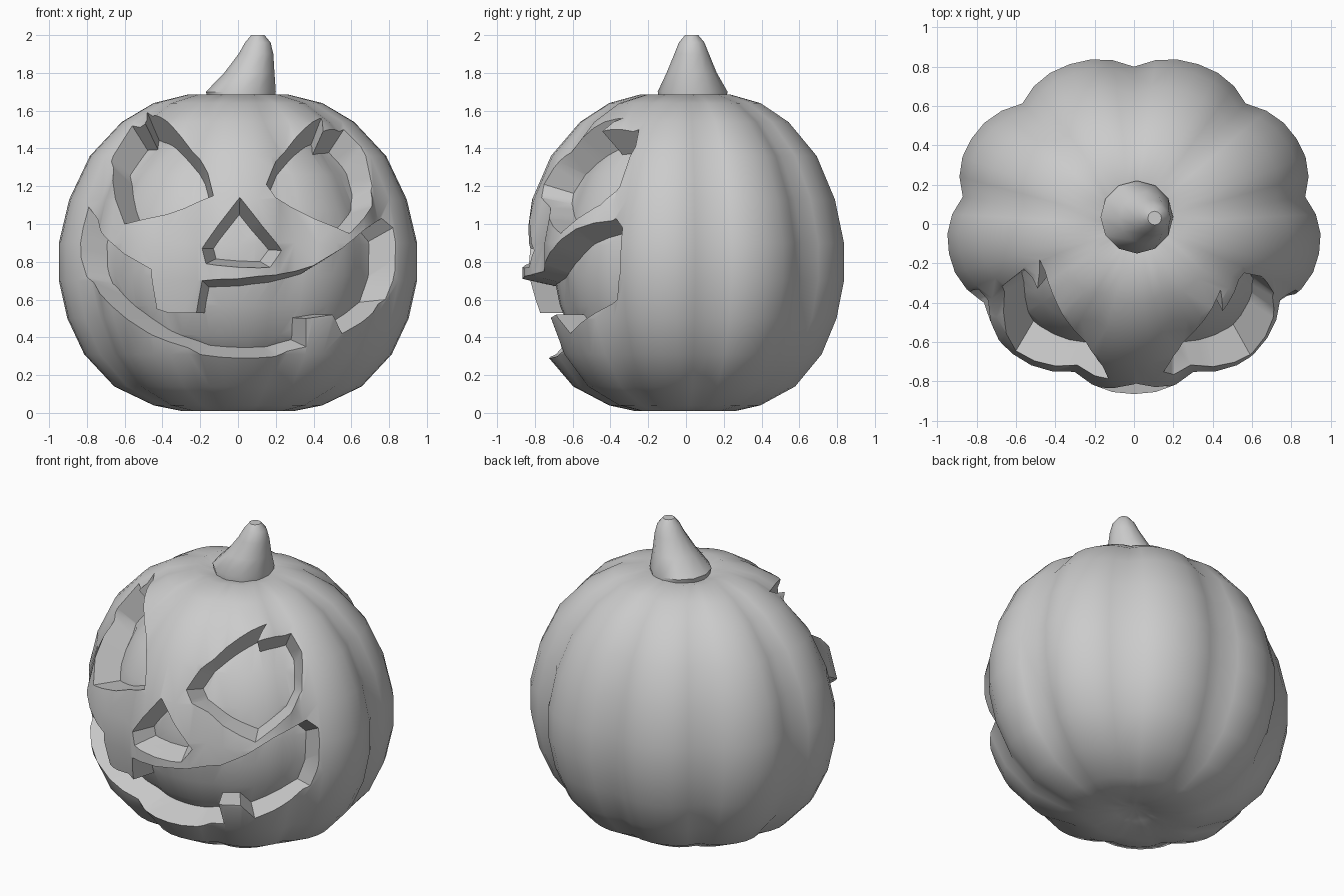
import bpy, bmesh, math
from mathutils import Vector
from mathutils.bvhtree import BVHTree

if "Cube" in bpy.data.objects:
    bpy.data.objects.remove(bpy.data.objects["Cube"])


def make_object(name, bm):
    bmesh.ops.recalc_face_normals(bm, faces=bm.faces[:])
    mesh = bpy.data.meshes.new(name)
    bm.to_mesh(mesh)
    bm.free()
    ob = bpy.data.objects.new(name, mesh)
    bpy.context.collection.objects.link(ob)
    return ob


def skin(rings, bottom=None, top=None):
    """Join equal rings of points; close ends with a pole point or an n-gon."""
    bm = bmesh.new()
    loops = [[bm.verts.new(p) for p in ring] for ring in rings]
    n = len(loops[0])
    for a, b in zip(loops, loops[1:]):
        for i in range(n):
            j = (i + 1) % n
            bm.faces.new((a[i], a[j], b[j], b[i]))
    for loop, pole in ((loops[0], bottom), (loops[-1], top)):
        if pole is None:
            bm.faces.new(loop)
        else:
            v = bm.verts.new(pole)
            for i in range(n):
                bm.faces.new((loop[i], loop[(i + 1) % n], v))
    return bm


# Ribbed gourd: profile of (radius, height), nine lobes
PROFILE = [(0.12, 0.04), (0.30, 0.01), (0.45, 0.04), (0.66, 0.14), (0.82, 0.31),
           (0.91, 0.50), (0.955, 0.70), (0.955, 0.90), (0.90, 1.13), (0.79, 1.36),
           (0.62, 1.54), (0.45, 1.64), (0.27, 1.685), (0.14, 1.66)]
LOBES, SEGMENTS = 9, 54


def gourd(scale, groove):
    rings = []
    for r, z in PROFILE:
        ring = []
        for i in range(SEGMENTS):
            a = math.pi / 2 + 2 * math.pi * i / SEGMENTS
            rib = abs(math.sin(LOBES / 2 * (a - math.pi / 2)))
            k = r * scale * (1 - groove * (1 - rib) ** 1.3)
            ring.append((k * math.cos(a), 0.905 * k * math.sin(a),
                         0.85 + (z - 0.85) * scale))
        rings.append(ring)
    return skin(rings, (0, 0, 0.85 - 0.78 * scale), (0, 0, 0.85 + 0.78 * scale))


bm = gourd(1.0, 0.075)
tree = BVHTree.FromBMesh(bm)
body = make_object("pumpkin_body", bm)
core = make_object("inner_core", gourd(0.81, 0.03))


def carve(name, outline, centre, inner, outer):
    """Cutter tapering from the front surface towards a centre point."""
    c = Vector(centre)
    near, far = [], []
    for x, z in outline:
        hit = tree.ray_cast(Vector((x, -3, z)), Vector((0, 1, 0)))[0]
        p = hit if hit else Vector((x, -0.2, z))
        near.append(c + (p - c) * inner)
        far.append(c + (p - c) * outer)
    b = skin([near, far])
    bmesh.ops.triangulate(b, faces=b.faces[:])
    return make_object(name, b)


# Face openings as front-view outlines
right_eye = [(0.15, 1.21), (0.20, 1.33), (0.30, 1.45), (0.44, 1.56), (0.45, 1.49),
             (0.56, 1.50), (0.65, 1.41), (0.71, 1.20), (0.71, 1.10), (0.59, 0.95),
             (0.40, 1.03), (0.20, 1.14)]
left_eye = [(-0.48, 1.59), (-0.20, 1.34), (-0.16, 1.27), (-0.13, 1.15), (-0.38, 1.05),
            (-0.60, 1.00), (-0.65, 1.14), (-0.67, 1.33), (-0.56, 1.52), (-0.49, 1.53)]
nose = [(0.01, 1.14), (0.12, 1.00), (0.23, 0.86), (0.17, 0.77), (0.02, 0.77),
        (-0.17, 0.79), (-0.19, 0.87), (-0.10, 1.00)]
mouth = [(-0.79, 1.09), (-0.72, 0.95), (-0.60, 0.84), (-0.46, 0.76), (-0.43, 0.55),
         (-0.37, 0.53), (-0.22, 0.53), (-0.19, 0.70), (0.0, 0.71), (0.20, 0.73),
         (0.40, 0.78), (0.55, 0.87), (0.67, 0.97), (0.76, 1.03), (0.82, 0.98),
         (0.83, 0.75), (0.78, 0.60), (0.68, 0.50), (0.55, 0.42), (0.50, 0.52),
         (0.36, 0.50), (0.36, 0.35), (0.20, 0.30), (0.0, 0.29), (-0.20, 0.31),
         (-0.45, 0.41), (-0.65, 0.55), (-0.80, 0.72), (-0.83, 0.82), (-0.82, 0.98)]
cutters = [carve("right_eye_cutter", right_eye, (0.22, 0, 0.98), 0.5, 1.4),
           carve("left_eye_cutter", left_eye, (-0.22, 0, 0.98), 0.5, 1.4),
           carve("nose_cutter", nose, (0, -0.38, 0.87), 0.3, 1.4),
           carve("mouth_cutter", mouth, (0, 0, 0.52), 0.6, 1.35)]

# Carve the openings, then fill the inside with the core
for helper, op in [(c, 'DIFFERENCE') for c in cutters] + [(core, 'UNION')]:
    mod = body.modifiers.new(helper.name, 'BOOLEAN')
    mod.operation = op
    mod.solver = 'EXACT'
    mod.object = helper
    helper.hide_render = True

# Leaning stem: (height, centre x, centre y, radius)
STEM = [(1.60, 0.02, 0.035, 0.165), (1.70, 0.015, 0.035, 0.185), (1.80, 0.06, 0.03, 0.133),
        (1.90, 0.095, 0.03, 0.092), (1.96, 0.105, 0.03, 0.068), (2.0, 0.105, 0.03, 0.035)]
stem = make_object("stem", skin([[(cx + r * math.cos(a), cy + r * math.sin(a), z)
                                  for a in [2 * math.pi * i / 12 for i in range(12)]]
                                 for z, cx, cy, r in STEM]))

# Apply the carving, drop helpers, shade smooth with sharp cut edges
bpy.ops.object.select_all(action='DESELECT')
body.select_set(True)
bpy.context.view_layer.objects.active = body
bpy.ops.object.convert(target='MESH')
for helper in cutters + [core]:
    bpy.data.objects.remove(helper)
stem.select_set(True)
bpy.ops.object.shade_smooth_by_angle(angle=math.radians(42))
